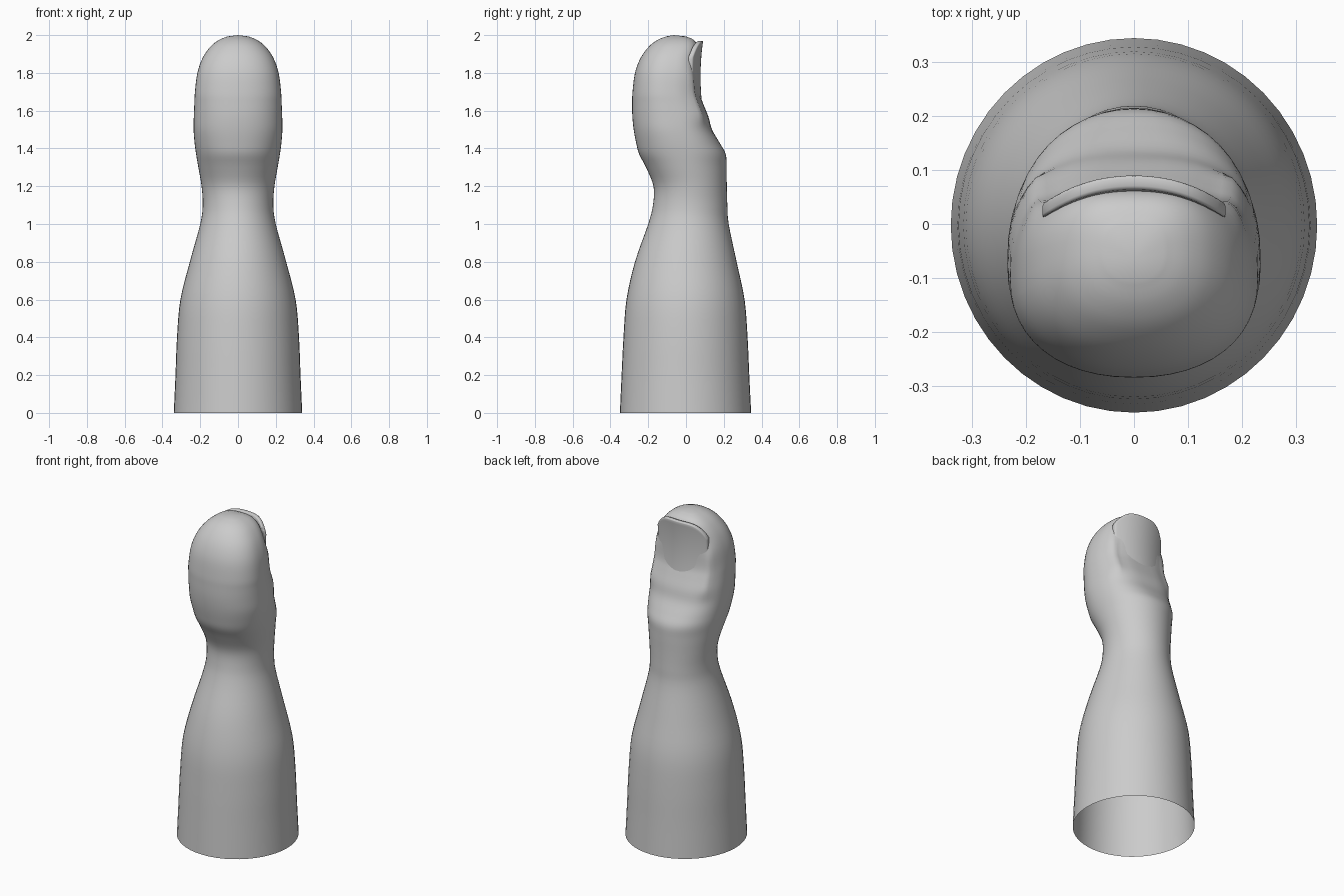
import bpy, bmesh, math

if "Cube" in bpy.data.objects:
    bpy.data.objects.remove(bpy.data.objects["Cube"])

# Thumb profile: height, half width, front y, back y
ROWS = [
    (0.00, .340, -.350, .345), (0.20, .331, -.341, .335), (0.40, .323, -.331, .326),
    (0.60, .305, -.315, .310), (0.80, .255, -.270, .268), (1.00, .200, -.200, .226),
    (1.10, .187, -.175, .219), (1.20, .193, -.172, .216), (1.30, .210, -.212, .215),
    (1.37, .222, -.248, .210), (1.43, .230, -.264, .178), (1.50, .235, -.277, .138),
    (1.57, .234, -.284, .118), (1.64, .231, -.285, .090), (1.70, .228, -.283, .071),
    (1.80, .215, -.270, .067), (1.88, .187, -.240, .066), (1.94, .145, -.196, .062),
    (1.975, .100, -.150, .040), (1.993, .055, -.105, .000),
]
SEG = 48
STEPS = 4


def catmull(p0, p1, p2, p3, t):
    return [0.5 * (2 * b + (c - a) * t + (2 * a - 5 * b + 4 * c - d) * t * t
                   + (3 * b - a - 3 * c + d) * t ** 3) for a, b, c, d in zip(p0, p1, p2, p3)]


def dense_rows(rows):
    out = []
    for i in range(len(rows) - 1):
        p = [rows[max(0, min(len(rows) - 1, i + k))] for k in (-1, 0, 1, 2)]
        out += [catmull(*p, s / STEPS) for s in range(STEPS)]
    return out + [rows[-1]]


def ramp(z, a, b):
    t = max(0, min(1, (z - a) / (b - a)))
    return t * t * (3 - 2 * t)


def ring_point(row, a):
    z, hx, yf, yb = row
    mid, half = (yf + yb) / 2, (yb - yf) / 2
    c, s = math.cos(a), math.sin(a)
    # back side flattens towards the nail bed
    n = 2 + (0.8 * ramp(z, 1.3, 1.6) if s > 0 else 0.2 * ramp(z, 1.2, 1.4))
    x = hx * math.copysign(abs(c) ** (2 / n), c)
    y = mid + half * math.copysign(abs(s) ** (2 / n), s)
    # skin folds beside the nail
    if s > 0:
        y += .016 * ramp(z, 1.5, 1.6) * (1 - ramp(z, 1.75, 1.88)) * math.exp(-((abs(x) - .185) / .022) ** 2)
    return (x, y, z)


def finish(bm, name):
    bmesh.ops.recalc_face_normals(bm, faces=bm.faces)
    for f in bm.faces:
        f.smooth = True
    me = bpy.data.meshes.new(name)
    bm.to_mesh(me)
    bm.free()
    ob = bpy.data.objects.new(name, me)
    bpy.context.collection.objects.link(ob)
    return ob


# Thumb body, open at the bottom
bm = bmesh.new()
rings = [[bm.verts.new(ring_point(r, 2 * math.pi * i / SEG)) for i in range(SEG)]
         for r in dense_rows(ROWS)]
for lo, hi in zip(rings, rings[1:]):
    for i in range(SEG):
        j = (i + 1) % SEG
        bm.faces.new((lo[i], lo[j], hi[j], hi[i]))
tip = bm.verts.new((0, -.065, 2.0))
for i in range(SEG):
    bm.faces.new((rings[-1][i], rings[-1][(i + 1) % SEG], tip))
finish(bm, "thumb")

# Nail: arched plate with rounded corners, root sunk in the skin
NU, NV = 24, 20


def nail_point(i, j, inset):
    u, v = 2 * i / NU - 1, j / NV
    x = .17 * u
    top = 1.97 - .085 * u ** 4
    bottom = 1.56 + .06 * u ** 4
    z = bottom + (top - bottom) * v
    y = .077 + .38 * (z - 1.78) ** 2 - 1.5 * x * x - inset
    return (x, y, z)


bm = bmesh.new()
outer, inner = ([[bm.verts.new(nail_point(i, j, d)) for j in range(NV + 1)]
                 for i in range(NU + 1)] for d in (0, .026))
for grid in (outer, inner):
    for i in range(NU):
        for j in range(NV):
            bm.faces.new((grid[i][j], grid[i + 1][j], grid[i + 1][j + 1], grid[i][j + 1]))
for i in range(NU):
    for j in (0, NV):
        bm.faces.new((outer[i][j], outer[i + 1][j], inner[i + 1][j], inner[i][j]))
for j in range(NV):
    for i in (0, NU):
        bm.faces.new((outer[i][j], outer[i][j + 1], inner[i][j + 1], inner[i][j]))
nail = finish(bm, "nail")
bev = nail.modifiers.new("soft_rim", 'BEVEL')
bev.width, bev.segments, bev.limit_method, bev.angle_limit = .006, 2, 'ANGLE', math.radians(50)
